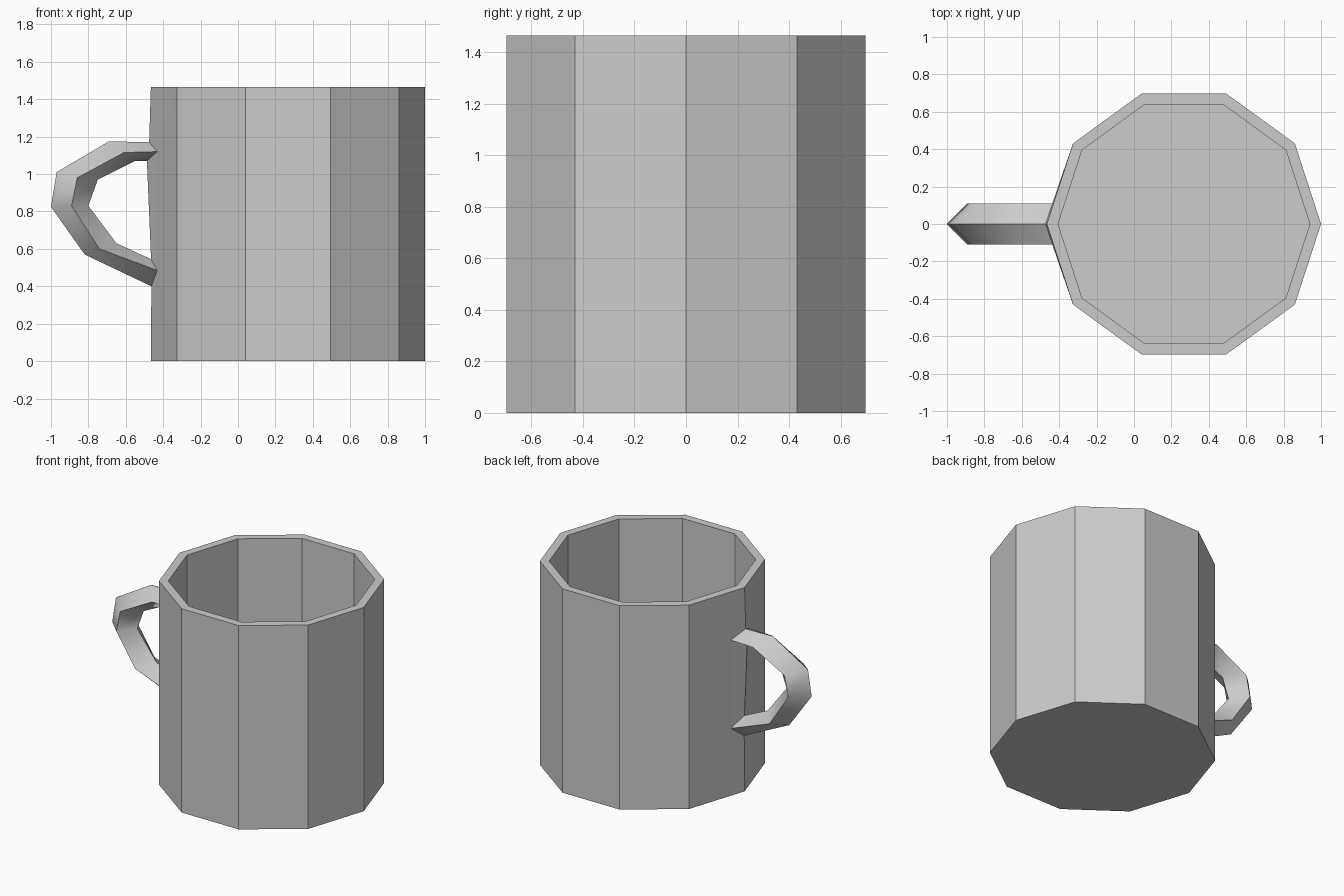
import bpy, bmesh, math

if "Cube" in bpy.data.objects:
    bpy.data.objects.remove(bpy.data.objects["Cube"])

CX, R_OUT, R_IN = 0.267, 0.733, 0.673
HEIGHT, FLOOR, SIDES = 1.465, 0.06, 10
HALF_W = 0.11

# Handle lines in the x-z plane, from the upper joint to the lower joint
outer = [(-0.475, 1.17), (-0.69, 1.175), (-0.97, 1.01), (-1.0, 0.825), (-0.82, 0.57), (-0.463, 0.40)]
side = [(-0.432, 1.12), (-0.61, 1.115), (-0.86, 0.98), (-0.89, 0.83), (-0.74, 0.60), (-0.432, 0.485)]
inner = [(-0.487, 1.07), (-0.55, 1.07), (-0.75, 0.97), (-0.80, 0.83), (-0.65, 0.63), (-0.465, 0.545)]


def finish(bm, name):
    bmesh.ops.recalc_face_normals(bm, faces=bm.faces[:])
    mesh = bpy.data.meshes.new(name)
    bm.to_mesh(mesh)
    bm.free()
    obj = bpy.data.objects.new(name, mesh)
    bpy.context.collection.objects.link(obj)
    return obj


def ring(bm, r, z):
    step = math.tau / SIDES
    return [bm.verts.new((CX + r * math.cos(i * step), r * math.sin(i * step), z))
            for i in range(SIDES)]


# Cup body: outer wall, rim, inner wall and floor
bm = bmesh.new()
rings = [ring(bm, R_OUT, 0), ring(bm, R_OUT, HEIGHT), ring(bm, R_IN, HEIGHT), ring(bm, R_IN, FLOOR)]
BACK = SIDES // 2
for k in range(3):
    a, b = rings[k], rings[k + 1]
    for i in range(SIDES):
        if k == 0 and i in (BACK - 1, BACK):
            continue
        j = (i + 1) % SIDES
        bm.faces.new((a[i], a[j], b[j], b[i]))
bm.faces.new(rings[0])
bm.faces.new(rings[3])

# Two wall panels notched where the handle joins
seam = [bm.verts.new((x, 0, z)) for x, z in (outer[0], inner[0], inner[-1], outer[-1])]
for sign, i in ((1, BACK - 1), (-1, BACK + 1)):
    top, low = [bm.verts.new((x, sign * HALF_W, z)) for x, z in (side[0], side[-1])]
    b, t = rings[0], rings[1]
    bm.faces.new((b[i], t[i], top, low))
    bm.faces.new((t[i], t[BACK], seam[0], top))
    bm.faces.new((top, seam[1], seam[2], low))
    bm.faces.new((low, seam[3], b[BACK], b[i]))
finish(bm, "cup_body")

# Handle: diamond section swept along the bent path
bm = bmesh.new()
loops = []
for o, s, n in zip(outer, side, inner):
    pts = ((o[0], 0, o[1]), (s[0], HALF_W, s[1]), (n[0], 0, n[1]), (s[0], -HALF_W, s[1]))
    loops.append([bm.verts.new(p) for p in pts])
for a, b in zip(loops, loops[1:]):
    for i in range(4):
        j = (i + 1) % 4
        bm.faces.new((a[i], a[j], b[j], b[i]))
handle = finish(bm, "handle")
# open ends sit on the wall, so make sure normals face outward
bm = bmesh.new()
bm.from_mesh(handle.data)
bm.faces.ensure_lookup_table()
f = bm.faces[0]
if f.normal.z < 0:
    bmesh.ops.reverse_faces(bm, faces=bm.faces[:])
bm.to_mesh(handle.data)
bm.free()
bpy.context.view_layer.objects.active = handle
handle.select_set(True)
bpy.ops.object.shade_smooth_by_angle(angle=math.radians(50))
